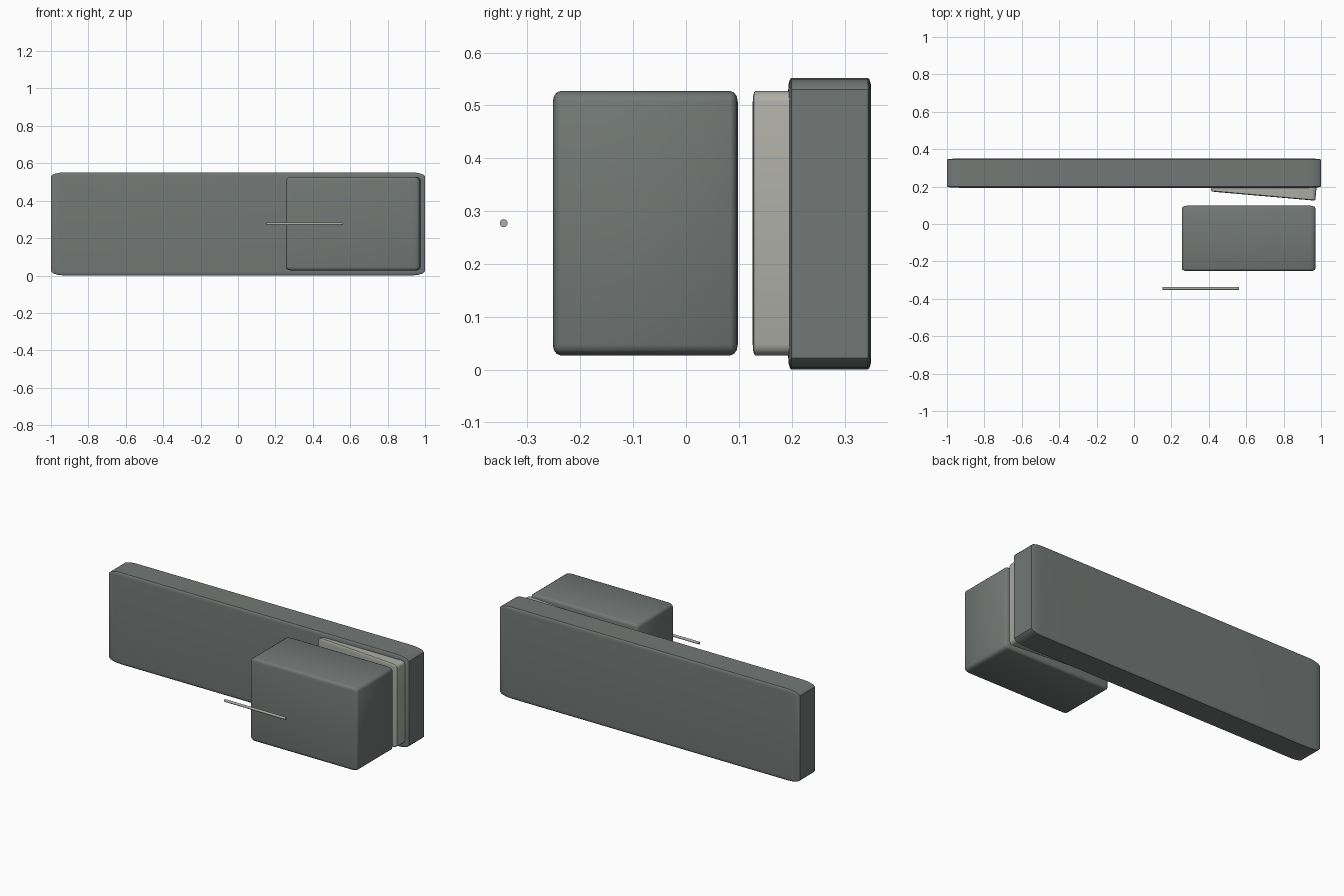
import bpy
import math

if "Cube" in bpy.data.objects:
    bpy.data.objects.remove(bpy.data.objects["Cube"])


def colour(name, rgb):
    mat = bpy.data.materials.new(name)
    mat.diffuse_color = (*rgb, 1)
    mat.use_nodes = True
    mat.node_tree.nodes["Principled BSDF"].inputs["Base Color"].default_value = mat.diffuse_color
    return mat


dark = colour("dark_grey", (0.17, 0.19, 0.18))
light = colour("light_grey", (0.42, 0.42, 0.38))


def rounded_block(name, centre, size, mat, turn=0.0):
    """Unit cube with bevelled edges, stretched so the bevel follows the size."""
    bpy.ops.mesh.primitive_cube_add(size=1, location=centre)
    ob = bpy.context.object
    ob.name = name
    mod = ob.modifiers.new("rounding", "BEVEL")
    mod.width = 0.04
    mod.segments = 3
    bpy.ops.object.modifier_apply(modifier=mod.name)
    ob.scale = size
    bpy.ops.object.transform_apply(location=False, rotation=False, scale=True)
    ob.rotation_euler.z = turn
    ob.data.materials.append(mat)
    bpy.ops.object.shade_smooth_by_angle(angle=math.radians(35))
    return ob


# Long rear panel
rounded_block("back_panel", (0, 0.272, 0.276), (2.0, 0.157, 0.552), dark)

# Main block in front of the panel
rounded_block("front_block", (0.613, -0.077, 0.277), (0.715, 0.35, 0.5), dark)

# Slightly turned pad, sunk into the panel
rounded_block("angled_pad", (0.695, 0.199, 0.277), (0.56, 0.1, 0.5), light,
              math.radians(-5))

# Thin horizontal rod at the front
bpy.ops.mesh.primitive_cylinder_add(vertices=24, radius=0.0075, depth=0.41,
                                    location=(0.357, -0.345, 0.277),
                                    rotation=(0, math.pi / 2, 0))
rod = bpy.context.object
rod.name = "front_rod"
rod.data.materials.append(light)
bpy.ops.object.shade_smooth_by_angle(angle=math.radians(35))
